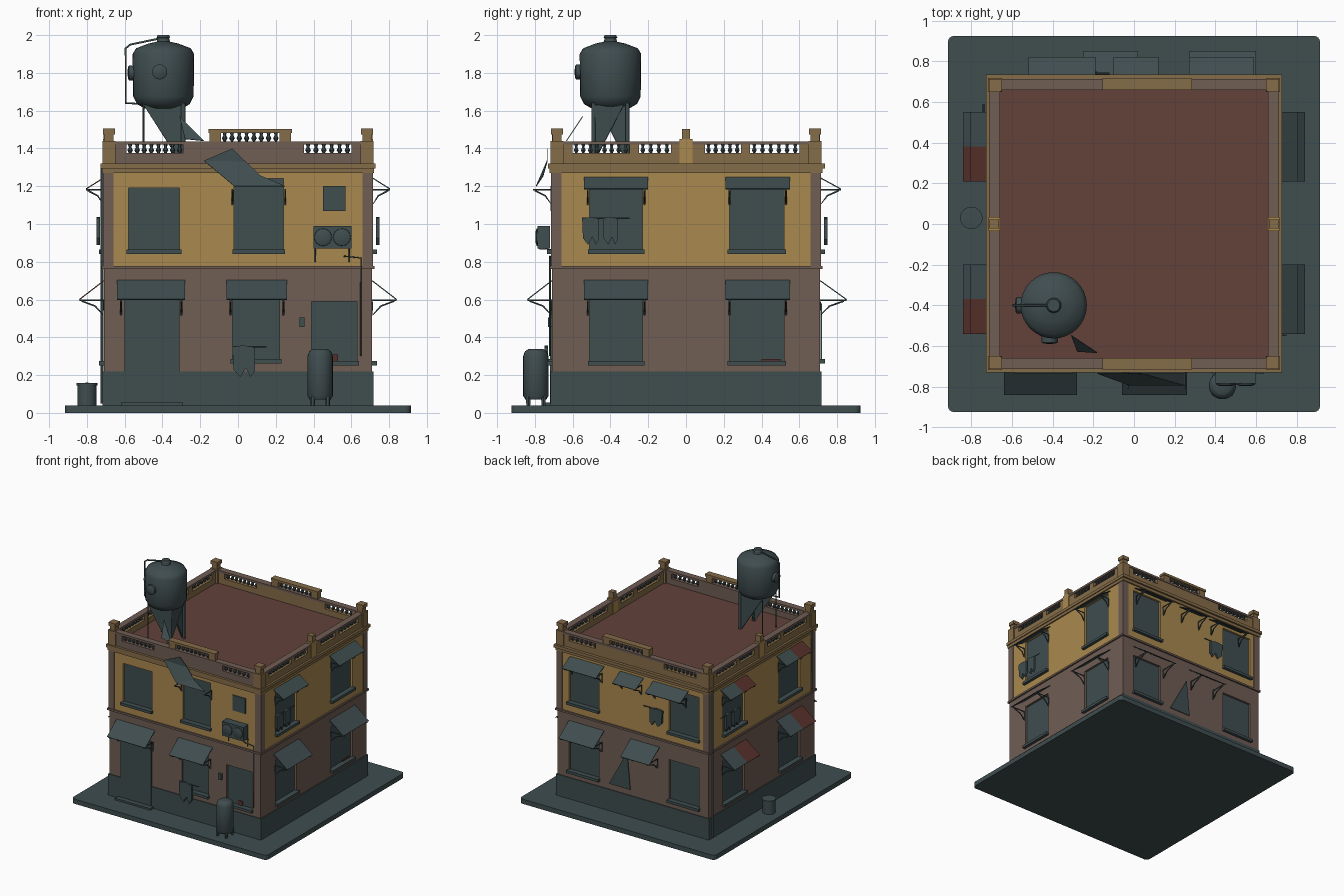
import bpy, bmesh, math
from mathutils import Vector

cube = bpy.data.objects.get("Cube")
if cube:
    bpy.data.objects.remove(cube, do_unlink=True)


def material(name, r, g, b):
    m = bpy.data.materials.new(name)
    m.use_nodes = True
    m.diffuse_color = (r, g, b, 1)
    m.node_tree.nodes["Principled BSDF"].inputs["Base Color"].default_value = (r, g, b, 1)
    return m


SLATE = material("slate", .05, .074, .078)
YELLOW = material("yellow plaster", .40, .25, .078)
BROWN = material("brown plaster", .16, .109, .088)
TRIM = material("ochre trim", .235, .15, .065)
ROOF = material("red brown roof", .125, .053, .042)
RED = material("red canvas", .095, .03, .024)

H = .71  # half width of the house


def finish(name, bm, *mats, smooth=False):
    bmesh.ops.recalc_face_normals(bm, faces=bm.faces)
    me = bpy.data.meshes.new(name)
    bm.to_mesh(me)
    bm.free()
    ob = bpy.data.objects.new(name, me)
    bpy.context.collection.objects.link(ob)
    for m in mats:
        me.materials.append(m)
    if smooth:
        bpy.context.view_layer.objects.active = ob
        bpy.ops.object.select_all(action='DESELECT')
        ob.select_set(True)
        bpy.ops.object.shade_smooth_by_angle(angle=math.radians(40))
    return ob


def add_box(bm, a, b):
    for v in bmesh.ops.create_cube(bm, size=1)["verts"]:
        v.co = [(p + q) / 2 + c * abs(q - p) for p, q, c in zip(a, b, v.co)]


def box(name, a, b, mat, bevel=0):
    bm = bmesh.new()
    add_box(bm, a, b)
    if bevel:
        edges = [e for e in bm.edges if abs(e.verts[0].co.z - e.verts[1].co.z) > .001]
        bmesh.ops.bevel(bm, geom=edges, offset=bevel, segments=4, affect='EDGES', profile=.5)
    return finish(name, bm, mat)


def at(side, u, z, w):
    """Point on a facade: u along it, z up, w outward."""
    return Vector({"front": (u, -H - w, z), "back": (u, H + w, z),
                   "left": (H + w, u, z), "right": (-H - w, u, z)}[side])


def fbox(name, side, u0, u1, z0, z1, w0, w1, mat):
    return box(f"{side}_{name}", at(side, u0, z0, w0), at(side, u1, z1, w1), mat)


def lathe(name, profile, centres, mat, steps=24, axis='Z'):
    bm = bmesh.new()
    for c in centres:
        vs = [bm.verts.new((r, 0, h)) for r, h in profile]
        es = [bm.edges.new(p) for p in zip(vs, vs[1:])]
        bmesh.ops.spin(bm, geom=vs + es, cent=(0, 0, 0), axis=(0, 0, 1),
                       angle=math.tau, steps=steps, use_duplicate=False)
        for v in [v for v in bm.verts if not v.tag]:
            v.tag = True
            x, y, z = v.co
            v.co = Vector(c) + Vector({'Z': (x, y, z), 'Y': (x, -z, y), 'X': (-z, x, y)}[axis])
    bmesh.ops.remove_doubles(bm, verts=bm.verts, dist=.0003)
    return finish(name, bm, mat, smooth=True)


def pipe(name, pts, r, mat=SLATE):
    cu = bpy.data.curves.new(name, 'CURVE')
    cu.dimensions = '3D'
    cu.bevel_depth, cu.bevel_resolution, cu.use_fill_caps = r, 1, True
    sp = cu.splines.new('POLY')
    sp.points.add(len(pts) - 1)
    for p, co in zip(sp.points, pts):
        p.co = (*co, 1)
    cu.materials.append(mat)
    bpy.context.collection.objects.link(bpy.data.objects.new(name, cu))


def sheet(name, faces, *mats, thick=.006):
    bm = bmesh.new()
    for i, pts in enumerate(faces):
        bm.faces.new([bm.verts.new(p) for p in pts]).material_index = min(i, len(mats) - 1)
    bmesh.ops.remove_doubles(bm, verts=bm.verts, dist=.0005)
    mod = finish(name, bm, *mats).modifiers.new("thickness", 'SOLIDIFY')
    mod.thickness, mod.offset = thick, 0


# Ground slab, plinth and storeys
box("ground_slab", (-.915, -.925, 0), (.915, .925, .04), SLATE, .03)
box("plinth", (-.717, -.717, .04), (.717, .717, .22), SLATE)
lower = box("lower_walls", (-H, -H, .2), (H, H, .77), BROWN)
upper = box("upper_walls", (-H, -H, .77), (H, H, 1.285), YELLOW)

# Openings: side, u range, z range
openings = [("front", -.58, -.31, .86, 1.19), ("front", -.02, .24, .86, 1.24),
            ("front", -.03, .22, .28, .64), ("front", .39, .63, .27, .59),
            ("back", .32, .6, .86, 1.22), ("back", -.62, -.34, .86, 1.22),
            ("back", .32, .6, .28, .62), ("back", -.62, -.34, .28, .62)]
for s in ("left", "right"):
    for u0, u1 in ((-.51, -.23), (.23, .52)):
        openings += [(s, u0, u1, .86, 1.24), (s, u0, u1, .27, .64)]
bm = bmesh.new()
for s, u0, u1, z0, z1 in openings:
    add_box(bm, at(s, u0, z0, -.025), at(s, u1, z1, .05))
    fbox("window_pane", s, u0, u1, z0, z1, -.03, -.018, SLATE)
    fbox("window_sill", s, u0 - .01, u1 + .01, z0 - .018, z0 + .004, -.02, .025, SLATE)
cutter = finish("window_cutter", bm)
for wall in (lower, upper):
    mod = wall.modifiers.new("openings", 'BOOLEAN')
    mod.object, mod.operation, mod.solver = cutter, 'DIFFERENCE', 'EXACT'
    bpy.context.view_layer.objects.active = wall
    bpy.ops.object.modifier_apply(modifier=mod.name)
bpy.data.objects.remove(cutter, do_unlink=True)

# Door, step, shutter panels, red stains beside two windows
fbox("door", "front", -.6, -.31, .05, .6, 0, .009, SLATE)
fbox("door_step", "front", -.62, -.29, .04, .055, 0, .05, SLATE)
fbox("vent_panel", "front", .45, .57, 1.07, 1.2, 0, .008, SLATE)
fbox("meter", "front", .325, .352, .455, .505, 0, .02, SLATE)
sheet("back_shutter", [[at("back", u, z, .006) for u, z in ((.22, .27), (.02, .27), (.05, .58))]], SLATE)
fbox("stain", "front", .49, .53, .255, .31, -.018, -.01, RED)
fbox("stain", "left", .4, .5, .274, .284, -.018, -.01, RED)

# Belt, cornice, roof, corner strips
box("belt_course", (-.722, -.722, .762), (.722, .722, .778), BROWN)
box("cornice", (-.72, -.722, 1.27), (.72, .722, 1.295), TRIM)
box("cornice_lip", (-.727, -.73, 1.295), (.727, .735, 1.32), TRIM)
box("roof_deck", (-.67, -.67, 1.3), (.67, .67, 1.326), ROOF)
for s in ("front", "back", "left", "right"):
    for e in (-1, 1):
        fbox("corner_strip", s, e * .66, e * .714, .778, 1.27, -.02, .005, BROWN)


def balustrade(s, u0, u1, z0, z1):
    n = round((u1 - u0) / .04)
    h = z1 - z0
    prof = [(.006, 0), (.015, .35 * h), (.007, .7 * h), (.011, h)]
    lathe(f"{s}_balusters", prof, [at(s, u0 + (i + .5) * (u1 - u0) / n, z0, -.022) for i in range(n)],
          SLATE, 6)


# Parapet with balusters, raised centre panels and posts
for s in ("front", "back", "left", "right"):
    long = s in ("front", "back")
    spans = ((-.59, -.29), (.35, .6)) if long else ((-.6, -.3), (-.25, -.08), (.1, .29), (.34, .6))
    wall = BROWN if s == "front" else TRIM
    fbox("parapet_base", s, -.69, .69, 1.32, 1.375, -.045, 0, wall)
    fbox("parapet_rail", s, -.69, .69, 1.42, 1.438, -.05, .004, BROWN)
    cuts = [-.69] + [u for sp in spans for u in sp] + [.69]
    for a, b in zip(cuts[::2], cuts[1::2]):
        fbox("parapet_pier", s, a, b, 1.375, 1.42, -.045, 0, wall)
    for a, b in spans:
        balustrade(s, a, b, 1.375, 1.42)
    if long:
        for a, b in ((-.15, -.09), (.22, .28)):
            fbox("centre_pier", s, a, b, 1.438, 1.485, -.045, 0, TRIM)
        fbox("centre_rail", s, -.155, .285, 1.483, 1.503, -.05, .006, TRIM)
        balustrade(s, -.09, .22, 1.438, 1.484)
    else:
        fbox("mid_post", s, -.035, .035, 1.32, 1.45, -.05, .006, YELLOW)
        fbox("mid_post_cap", s, -.022, .022, 1.45, 1.503, -.045, .002, TRIM)
for x in (-.683, .683):
    for y in (-.683, .683):
        for nm, r, a, b in (("base", .035, 1.32, 1.44), ("post", .024, 1.44, 1.475), ("cap", .031, 1.475, 1.505)):
            box("corner_post_" + nm, (x - r, y - r, a), (x + r, y + r, b), TRIM)


def bracket(s, u, z, d):
    pipe(f"{s}_awning_bracket", [at(s, u, z - .004, d), at(s, u, z - .004, 0), at(s, u, z - .08, .004),
         at(s, u, z - .035, d * .35), at(s, u, z - .008, d * .9)], .005)


def awning(s, u0, u1, z0, z1, d, *mats):
    """Sloped canvas on two curved brackets."""
    m = (u0 + u1) / 2
    quads = [[at(s, a, z1, 0), at(s, b, z1, 0), at(s, b, z0, d), at(s, a, z0, d)]
             for a, b in ((m, u1), (u0, m))]
    sheet(f"{s}_awning", quads, *mats)
    for u in (u0 + .02, u1 - .02):
        bracket(s, u, z0, d)


for s in ("left", "right"):
    mats = (SLATE, RED) if s == "right" else (SLATE,)
    for u0, u1 in ((-.54, -.2), (.21, .55)):
        awning(s, u0, u1, 1.185, 1.245, .095, *mats)
        awning(s, u0, u1, .6, .7, .13, *mats)
awning("front", -.64, -.28, .6, .7, .13, SLATE)
awning("front", -.06, .26, .6, .7, .13, SLATE)
for u in (-.03, .25):
    bracket("front", u, 1.185, .1)
awning("back", .27, .59, 1.185, 1.245, .11, SLATE)
awning("back", -.1, .12, 1.185, 1.245, .11, SLATE)
awning("back", -.52, -.19, 1.185, 1.245, .11, SLATE)
awning("back", .27, .6, .6, .7, .14, SLATE)
awning("back", -.25, .02, .6, .7, .14, SLATE)


def laundry(s, u, z, w=.11, h=.14):
    shape = ((0, 0), (.5, .05), (1, -.03), (1, -.8), (.8, -1), (.6, -.7), (.35, -1), (.05, -.75))
    sheet(f"{s}_laundry", [[at(s, u + a * w, z + b * h, .03) for a, b in shape]], SLATE, thick=.018)
    pipe(f"{s}_laundry_rod", [at(s, u, z, .03), at(s, u + w + .06, z, .03)], .004)


laundry("front", -.03, .35, .12, .16)
laundry("left", -.55, 1.03, .09)
laundry("left", -.44, 1.03, .08)
laundry("right", .34, 1.03, .09)
laundry("right", .45, 1.03, .08)
laundry("back", -.3, 1.03, .12)

# Air conditioner with two fans and legs
fbox("air_conditioner", "front", .4, .6, .87, .99, .01, .075, SLATE)
lathe("air_conditioner_fans", [(.047, -.002), (.045, .006), (.03, .011), (0, .013)],
      [at("front", u, .93, .075) for u in (.45, .55)], SLATE, 16, 'Y')
for u in (.41, .59):
    pipe("air_conditioner_bracket", [at("front", u, .87, .07), at("front", u, .865, 0),
         at("front", u, .8, .005)], .004)
pipe("front_drain", [at("front", *p) for p in ((.56, .83, .01), (.65, .82, .01), (.65, .3, .01))], .004)
pipe("corner_downpipe", [(-.72, .67, 1.29), (-.72, .67, .05)], .008)
pipe("side_downpipe", [(-.72, -.66, 1.3), (-.72, -.66, .8)], .008)

# Barrel and bin on the pavement
lathe("barrel", [(0, .07), (.055, .07), (.067, .09), (.067, .3), (.058, .325), (.04, .338), (0, .338)],
      [(.435, -.795, 0)], SLATE)
lathe("barrel_feet", [(0, .04), (.012, .04), (.014, .09), (0, .09)],
      [(.435 + a, -.795 + b, 0) for a in (-.04, .04) for b in (-.04, .04)], SLATE, 6)
lathe("bin", [(0, .04), (.05, .04), (.05, .145), (.055, .145), (.055, .157), (0, .16)], [(-.8, .03, 0)], SLATE)

# Water tank, ports, webbed stand and pipes
lathe("water_tank", [(0, 1.605), (.1, 1.612), (.14, 1.635), (.16, 1.675), (.163, 1.9), (.145, 1.93), (.08, 1.955),
      (.035, 1.965), (.03, 1.985), (.037, 1.987), (.03, 2), (0, 2)], [(-.395, -.4, 0)], SLATE, 32)
port = [(.04, -.02), (.04, .022), (.03, .028), (0, .03)]
lathe("tank_front_port", port, [(-.415, -.56, 1.805)], SLATE, 16, 'Y')
lathe("tank_side_port", port, [(-.555, -.4, 1.8)], SLATE, 16, 'X')
for y, y_far, x in ((-.49, -.33, -.28), (-.31, -.47, -.3)):
    foot = (-.3, y, 1.32)
    sheet("tank_stand_web", [[(-.5, y, 1.63), (x, y, 1.63), foot],
          [(x, y, 1.63), (x, y_far, 1.63), foot]], SLATE)
    pipe("tank_rear_leg", [(-.5, y, 1.64), (-.5, y, 1.32)], .005)
    pipe("tank_front_leg", [(-.29, y, 1.64), (-.29, y, 1.32)], .012)
pipe("tank_inlet_pipe", [(-.4, -.4, 1.985), (-.45, -.4, 1.975), (-.57, -.4, 1.95), (-.595, -.4, 1.93),
     (-.595, -.4, 1.64), (-.5, -.4, 1.635)], .006)

# Torn canvas: a strip at the tank and a flap over the front parapet
strip = ((-.31, 1.57), (-.18, 1.44), (-.28, 1.45))
sheet("canvas_strip", [[(x, -.8 + (z - 1.19) * .667, z) for x, z in strip]], SLATE, thick=.004)
top_l, top, top_r, mid, tip, low = [(x, min(-.735, -.8 + (z - 1.19) * .667), z) for x, z in (
    (-.18, 1.335), (-.03, 1.4), (.04, 1.33), (.12, 1.255), (.25, 1.2), (-.02, 1.2))]
sheet("canvas_flap", [[top_l, top, top_r], [top_l, top_r, mid, low], [low, mid, tip]], SLATE, thick=.004)
